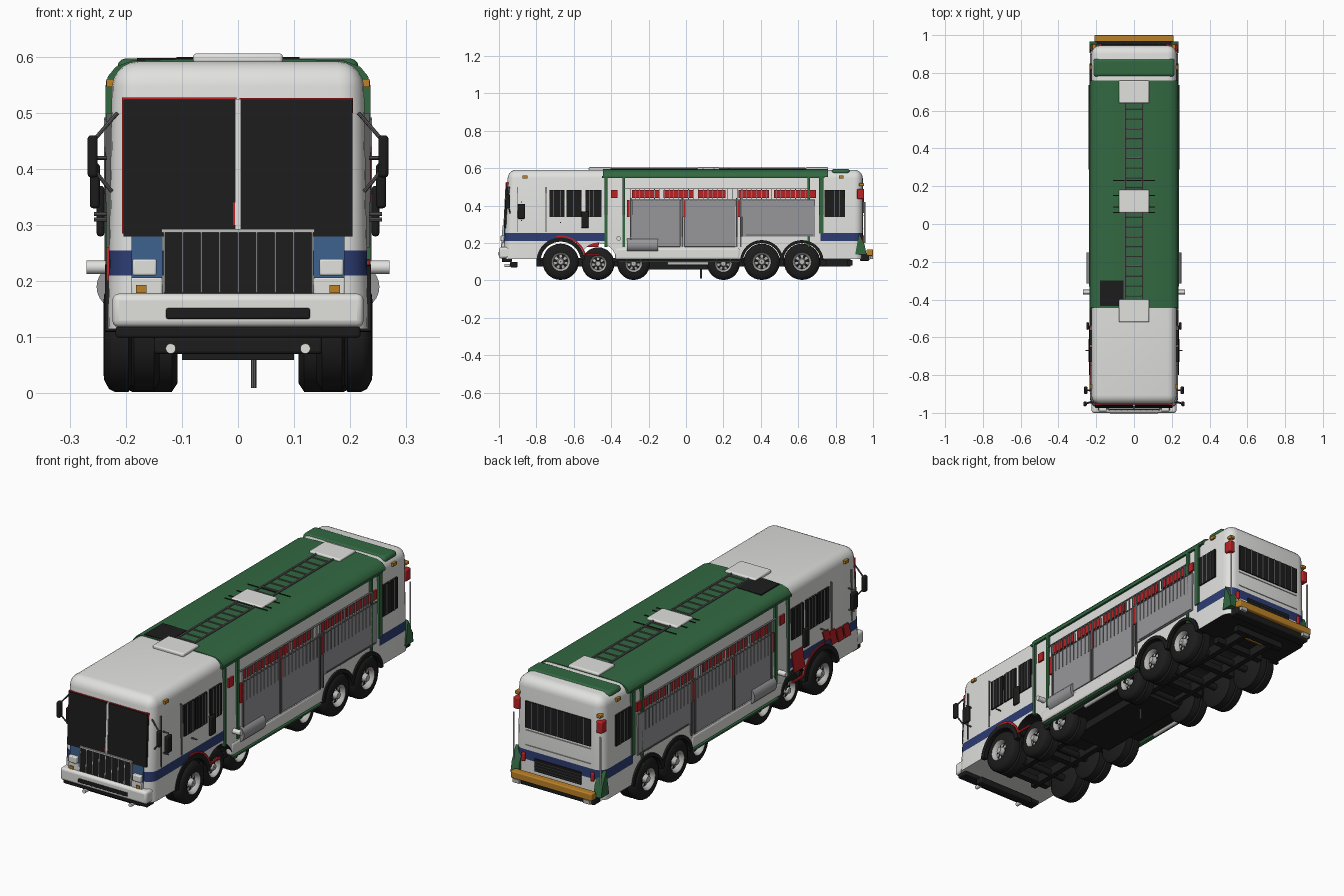
import bpy, bmesh, math
from mathutils import Vector, Matrix

if "Cube" in bpy.data.objects:
    bpy.data.objects.remove(bpy.data.objects["Cube"])


def material(name, r, g, b):
    m = bpy.data.materials.new(name)
    m.use_nodes = True
    m.diffuse_color = (r, g, b, 1)
    m.node_tree.nodes["Principled BSDF"].inputs["Base Color"].default_value = (r, g, b, 1)
    return m


WHITE = material("white paint", .75, .75, .73)
GREEN = material("green paint", .032, .14, .053)
BLACK = material("black rubber", .012, .012, .012)
BLUE = material("navy blue", .026, .045, .17)
SKY = material("light blue", .045, .115, .26)
RED = material("red paint", .5, .015, .018)
GREY = material("panel grey", .31, .31, .325)
STEEL = material("light steel", .48, .48, .47)
AMBER = material("amber paint", .5, .22, .02)
DARK = material("dark steel", .11, .11, .113)


def finish(bm, name, mats, mirror=False, bevel=0, lean=False, smooth=True):
    if lean:                       # follow the sloping nose
        for v in bm.verts:
            if v.co.y < -.8:
                v.co.y += (v.co.z - .12) * .05
    bmesh.ops.recalc_face_normals(bm, faces=bm.faces)
    me = bpy.data.meshes.new(name)
    bm.to_mesh(me)
    bm.free()
    ob = bpy.data.objects.new(name, me)
    bpy.context.collection.objects.link(ob)
    for m in mats if isinstance(mats, list) else [mats]:
        me.materials.append(m)
    if bevel:
        b = ob.modifiers.new("bevel", 'BEVEL')
        b.width, b.segments = bevel, 3
    if mirror:
        ob.modifiers.new("mirror", 'MIRROR').use_mirror_merge = False
    if smooth:
        bpy.ops.object.select_all(action='DESELECT')
        ob.select_set(True)
        bpy.context.view_layer.objects.active = ob
        bpy.ops.object.shade_smooth_by_angle(angle=math.radians(40))
    return ob


def add_box(bm, x0, x1, y0, y1, z0, z1):
    mat = Matrix.Translation(((x0 + x1) / 2, (y0 + y1) / 2, (z0 + z1) / 2))
    mat = mat @ Matrix.Diagonal((x1 - x0, y1 - y0, z1 - z0, 1))
    bmesh.ops.create_cube(bm, size=1, matrix=mat)


def add_rod(bm, a, b, r, seg=10):
    a, b = Vector(a), Vector(b)
    d = b - a
    mat = Matrix.Translation((a + b) / 2) @ d.to_track_quat('Z', 'Y').to_matrix().to_4x4()
    bmesh.ops.create_cone(bm, cap_ends=True, segments=seg, radius1=r, radius2=r, depth=d.length, matrix=mat)


def boxes(name, mat, items, **kw):
    bm = bmesh.new()
    for i in items:
        add_box(bm, *i)
    return finish(bm, name, mat, **kw)


def rods(name, mat, items, **kw):
    bm = bmesh.new()
    for i in items:
        add_rod(bm, *i)
    return finish(bm, name, mat, **kw)


def prism(name, mat, pts, lo, hi, axis='x', **kw):
    # extrude an outline: (y, z) along x, or (x, z) along y
    bm = bmesh.new()
    f = bm.faces.new([bm.verts.new((lo, p, q) if axis == 'x' else (p, lo, q)) for p, q in pts])
    new = bmesh.ops.extrude_face_region(bm, geom=[f])["geom"]
    step = Vector((hi - lo, 0, 0) if axis == 'x' else (0, hi - lo, 0))
    bmesh.ops.translate(bm, vec=step, verts=[v for v in new if isinstance(v, bmesh.types.BMVert)])
    return finish(bm, name, mat, **kw)


def arch(name, mat, y, z, r0, r1, x0, x1, a0=0, a1=180, **kw):
    ang = [math.radians(a0 + (a1 - a0) * i / 16) for i in range(17)]
    pts = [(y + r1 * math.cos(a), z + r1 * math.sin(a)) for a in ang]
    pts += [(y + r0 * math.cos(a), z + r0 * math.sin(a)) for a in reversed(ang)]
    return prism(name, mat, pts, x0, x1, **kw)


# Body shell: rounded box with wheel wells, stripe cut into the faces
bm = bmesh.new()
add_box(bm, -.232, .232, -.975, .945, .115, .592)
top = [e for e in bm.edges if max(v.co.z for v in e.verts) > .5]
bmesh.ops.bevel(bm, geom=top, offset=.045, segments=5, profile=.5, affect='EDGES')
for v in bm.verts:
    v.co.x -= math.copysign(max(0, v.co.z - .4) * .05, v.co.x)
raw = finish(bm, "body_blank", WHITE, lean=True, smooth=False)
helpers = [raw]
for y, r in ((-.67, .122), (-.47, .1), (.405, .108), (.62, .108)):
    c = rods("wheel_well_cutter", BLACK, [((-.4, y, .1), (.4, y, .1), r, 28)], smooth=False)
    c.hide_render = True
    helpers.append(c)
    cut = raw.modifiers.new("well", 'BOOLEAN')
    cut.operation, cut.object, cut.solver = 'DIFFERENCE', c, 'EXACT'
bpy.context.view_layer.update()
bm = bmesh.new()
bm.from_object(raw, bpy.context.evaluated_depsgraph_get())
for h in helpers:
    bpy.data.objects.remove(h)
for co, no in (((0, 0, .21), (0, 0, 1)), ((0, 0, .255), (0, 0, 1)),
               ((0, -.43, 0), (0, 1, 0)), ((0, .72, 0), (0, 1, 0))):
    bmesh.ops.bisect_plane(bm, geom=bm.verts[:] + bm.edges[:] + bm.faces[:], plane_co=co, plane_no=no)
for f in bm.faces:
    c = f.calc_center_median()
    f.material_index = 0
    if abs(c.x) < .2 and c.z < .23 and abs(c.y) < .92:
        f.material_index = 3 if c.z < .12 and c.y < -.43 else 2
    elif .21 < c.z < .255 and not -.43 < c.y < .72:
        f.material_index = 1
finish(bm, "body_shell", [WHITE, BLUE, BLACK, DARK])

# Roof: green cover, rear pad, hatches, ladder and dark panel
half = [(.234, .553), (.232, .565), (.218, .582), (.19, .593), (.1, .596)]
outline = half + [(-x, z) for x, z in reversed(half)]
prism("roof_cover", GREEN, outline, -.445, .76, axis='y')
boxes("roof_rear_pad", GREEN, [(-.215, .215, .78, .875, .565, .597)], bevel=.015)
boxes("roof_hatches", WHITE, [(-.08, .08, y - .06, y + .06, .588, .606) for y in (-.46, .12, .7)], bevel=.006)
boxes("roof_dark_panel", BLACK, [(-.18, -.055, -.435, -.3, .59, .598)])
ladder = [((s * .045, -.4, .598), (s * .045, .64, .598), .005, 6) for s in (-1, 1)]
ladder += [((-.045, -.38 + i * .052, .598), (.045, -.38 + i * .052, .598), .004, 6) for i in range(20)]
rods("roof_ladder", DARK, ladder)
rods("roof_cross_rods", BLACK, [((-.11, y, .597), (.11, y, .597), .003, 6) for y in (.06, .09, .15, .23)])
boxes("roof_side_rail", GREEN, [(.22, .235, -.45, .74, .548, .558)], mirror=True)

# Nose: windshield, grille, lamps, bumper
boxes("windshield_trim", RED, [(-.207, -.003, -.979, -.97, .285, .527), (.003, .205, -.979, -.97, .5, .527)], lean=True)
boxes("windshield", BLACK, [(.005, .204, -.982, -.97, .28, .524)], mirror=True, lean=True)
boxes("windshield_post", WHITE, [(-.005, .005, -.985, -.97, .285, .525)], lean=True)
boxes("windshield_post_mark", RED, [(-.009, -.005, -.984, -.97, .3, .34)], lean=True)
boxes("nose_blue_panels", SKY, [(.135, .19, -.98, -.97, .2, .285)], mirror=True, lean=True)
boxes("grille", BLACK, [(-.133, .133, -.987, -.96, .175, .288)], lean=True)
slats = [(x * .033 - .001, x * .033 + .002, -.99, -.98, .18, .288) for x in range(-4, 5)]
boxes("grille_slats", STEEL, slats + [(-.136, .136, -.99, -.97, .287, .293)], lean=True)
boxes("headlamps", WHITE, [(.145, .188, -.992, -.96, .21, .24)], mirror=True, bevel=.004)
boxes("lamp_tray", WHITE, [(.135, .19, -.985, -.95, .175, .207)], mirror=True, bevel=.003)
boxes("turn_lamps", AMBER, [(.163, .182, -.99, -.97, .179, .193)], mirror=True)
boxes("front_bumper", WHITE, [(-.224, .224, -1, -.92, .118, .178)], bevel=.012)
boxes("bumper_slot", BLACK, [(-.128, .128, -1.003, -.99, .133, .152)], bevel=.003)
boxes("bumper_valance", BLACK, [(-.218, .218, -.985, -.93, .099, .12)], bevel=.005)
rods("fog_lamps", WHITE, [((.12, -.97, .08), (.12, -.94, .08), .009, 14)], mirror=True)
boxes("front_crossmember", BLACK, [(-.15, .15, -.94, -.9, .07, .1)], bevel=.006)

# Tail: window, grille, lamps, fins, bumper
boxes("rear_window", BLACK, [(-.17, .17, .94, .95, .36, .485)])
boxes("rear_window_bars", GREY, [(i * .034 - .001, i * .034 + .001, .945, .953, .36, .485) for i in range(-4, 5)])
boxes("rear_seams", STEEL, [(-.17, .17, .94, .948, z, z + .004) for z in (.275, .345)])
boxes("rear_grille", BLACK, [(-.12, .12, .94, .951, .168, .226)])
boxes("rear_grille_slats", DARK, [(-.12, .12, .945, .954, .175 + i * .013, .177 + i * .013) for i in range(4)])
boxes("tail_lamps", RED, [(.2, .23, .915, .953, .435, .49), (.17, .187, .94, .955, .2, .24)], mirror=True, bevel=.005)
boxes("tail_markers", AMBER, [(.2, .222, .925, .952, .505, .52)], mirror=True, bevel=.003)
prism("tail_fins", GREEN, [(.905, .14), (.965, .14), (.955, .19), (.925, .255)], .195, .235, mirror=True)
boxes("rear_step", BLACK, [(-.21, .21, .93, .98, .105, .14)], bevel=.005)
boxes("rear_bumper", AMBER, [(-.21, .21, .965, 1, .132, .166)], bevel=.005)
boxes("rear_bumper_ends", STEEL, [(.165, .2, .985, 1, .115, .132)], mirror=True)
rods("tail_grab_bars", WHITE, [((.225, .955, .2), (.225, .955, .42), .004, 8)], mirror=True)
boxes("marker_lamps", AMBER, [(.215, .234, y - .013, y + .013, .546, .56) for y in (-.86, .83)], mirror=True)

# Side windows with upright bars
panes = [(-.73, -.65), (-.64, -.56), (-.538, -.452), (.74, .85)]
boxes("side_windows", BLACK, [(.22, .2345, a, b, .34, .485) for a, b in panes], mirror=True)
boxes("side_window_bars", GREY, [(.225, .2365, a + (b - a) * t - .001, a + (b - a) * t + .001, .34, .485)
                                 for a, b in panes for t in (.25, .5, .75)], mirror=True)
boxes("door_seams", DARK, [(.225, .234, y, y + .003, .26, .5) for y in (-.9, -.75)], mirror=True)

# Cargo sides: panels, posts, railing, coloured bands
boxes("side_panels", GREY, [(.225, .236, -.29, -.03, .18, .43), (.225, .236, -.01, .265, .18, .43),
                            (.225, .236, .3, .69, .235, .43)], mirror=True, bevel=.002)
boxes("panel_trim", DARK, [(.23, .238, y, y + .008, .18, .44) for y in (-.3, -.024, .268, .29)]
      + [(.23, .238, -.3, .69, .427, .432), (.23, .238, .32, .68, .24, .245)], mirror=True)
boxes("red_posts", RED, [(.226, .237, y, y + .014, .34, .43) for y in (-.316, -.016, .276)], mirror=True)
boxes("green_posts", GREEN, [(.22, .236, y, y + .014, .18, .55) for y in (-.435, -.34, .65)]
      + [(.22, .236, .71, .735, .25, .55)], mirror=True)
boxes("railing_bars", GREY, [(.232, .239, y * .026 - .3, y * .026 - .297, .34, .49) for y in range(37)]
      + [(.232, .239, -.33, .65, .488, .492)], mirror=True)
groups = [(-.4, -.365), (-.29, -.145), (-.12, .04), (.065, .21), (.28, .445), (.47, .695)]
boxes("red_bands", RED, [(.226, .2345, a, b, .442, .484) for a, b in groups], mirror=True)
boxes("sill", WHITE, [(.2, .234, -.38, .29, .112, .175)], mirror=True, bevel=.012)
boxes("sill_rail", GREEN, [(.215, .234, -.36, .29, .1, .108)], mirror=True)

# Red marks near the front wheels, heavier on the door side
arch("red_wheel_band", RED, -.67, .1, .131, .14, .225, .2345, 15, 100, mirror=True)
boxes("red_low_stripe", RED, [(.226, .2345, -.535, -.46, .135, .143)], mirror=True)
for y, z, h in ((-.55, .18, .1), (-.51, .18, .1), (-.89, .2, .065), (-.84, .2, .065), (-.79, .205, .07),
                (-.74, .24, .05)):
    prism("red_slash", RED, [(y, z), (y + .042, z), (y + .06, z + h), (y + .02, z + h)], -.2345, -.228)

# Side tanks, exhaust stubs, mirrors and grab rails
rods("side_tanks", GREY, [((.212, -.315, .19), (.212, -.15, .19), .04, 24)], mirror=True)
rods("side_stubs", WHITE, [((.22, -.36, .225), (.27, -.36, .225), .012, 16)], mirror=True)
boxes("mirrors", BLACK, [(.25, .268, -.965, -.94, .385, .46), (.246, .264, -.9, -.86, .33, .41),
                         (.238, .252, -.56, -.52, .28, .37)], mirror=True, bevel=.006)
arms = [((.215, -.945, .5), (.258, -.95, .45)), ((.225, -.94, .36), (.258, -.95, .4)),
        ((.225, -.88, .42), (.257, -.88, .42)), ((.225, -.88, .32), (.257, -.88, .32)),
        ((.22, -.54, .36), (.25, -.54, .36)), ((.225, -.67, .31), (.257, -.67, .31))]
rods("mirror_arms", DARK, [(a, b, .0035, 8) for a, b in arms], mirror=True)

# Wheels, lathed; rim rings steel, tyre rings black
PROFILE = [(0, .001), (0, .014), (-.018, .02), (-.022, .038), (-.006, .043), (0, .05),
           (-.001, .075), (-.01, .092), (-.02, .097), (-.045, .097), (-.05, .085), (-.055, .097),
           (-.09, .097), (-.1, .08), (-.1, .001)]
bm = bmesh.new()
SEG = 28
for x, y, s in ((.24, -.67, 1), (.24, .405, 1), (.24, .62, 1), (.208, -.47, .9), (.208, -.28, .9), (.208, .2, .9)):
    rings = []
    for dx, r in PROFILE:
        angles = [math.tau * i / SEG for i in range(SEG)]
        rings.append([bm.verts.new((x + dx, y + r * s * math.cos(a), .1 * s + r * s * math.sin(a))) for a in angles])
    for k in range(len(rings) - 1):
        for i in range(SEG):
            j = (i + 1) % SEG
            f = bm.faces.new((rings[k][i], rings[k][j], rings[k + 1][j], rings[k + 1][i]))
            f.material_index = 2 if k == 2 and i % 4 < 2 else 1 if k < 5 else 0
finish(bm, "wheels", [BLACK, STEEL, BLACK], mirror=True)
for y in (.405, .62):
    arch("rear_fender", BLACK, y, .1, .1, .116, .2, .24, 5, 175, mirror=True)
arch("front_fender", BLACK, -.67, .1, .108, .13, .215, .237, 5, 175, mirror=True)

# Chassis under the floor
boxes("chassis_rails", BLACK, [(.06, .085, -.8, .88, .075, .12)], mirror=True)
boxes("chassis_floor", BLACK, [(-.2, .2, -.42, .3, .098, .12), (-.1, .1, -.3, .2, .06, .1)])
boxes("crossmembers", BLACK, [(-.13, .13, y, y + .03, .08, .11) for y in (-.78, -.55, .3, .52, .72, .86)])
rods("axles", BLACK, [((-.2, y, .095), (.2, y, .095), .016, 12) for y in (-.67, -.47, -.28, .2, .405, .62)])
boxes("amber_crossbars", AMBER, [(-.06, .06, y, y + .008, .1, .112) for y in (.5, .69, .82)])
rods("side_pipes", STEEL, [((.205, -.1, .09), (.205, .12, .09), .009, 10)], mirror=True)
rods("support_leg", DARK, [((.028, .08, .01), (.028, .08, .08), .005, 8)])
